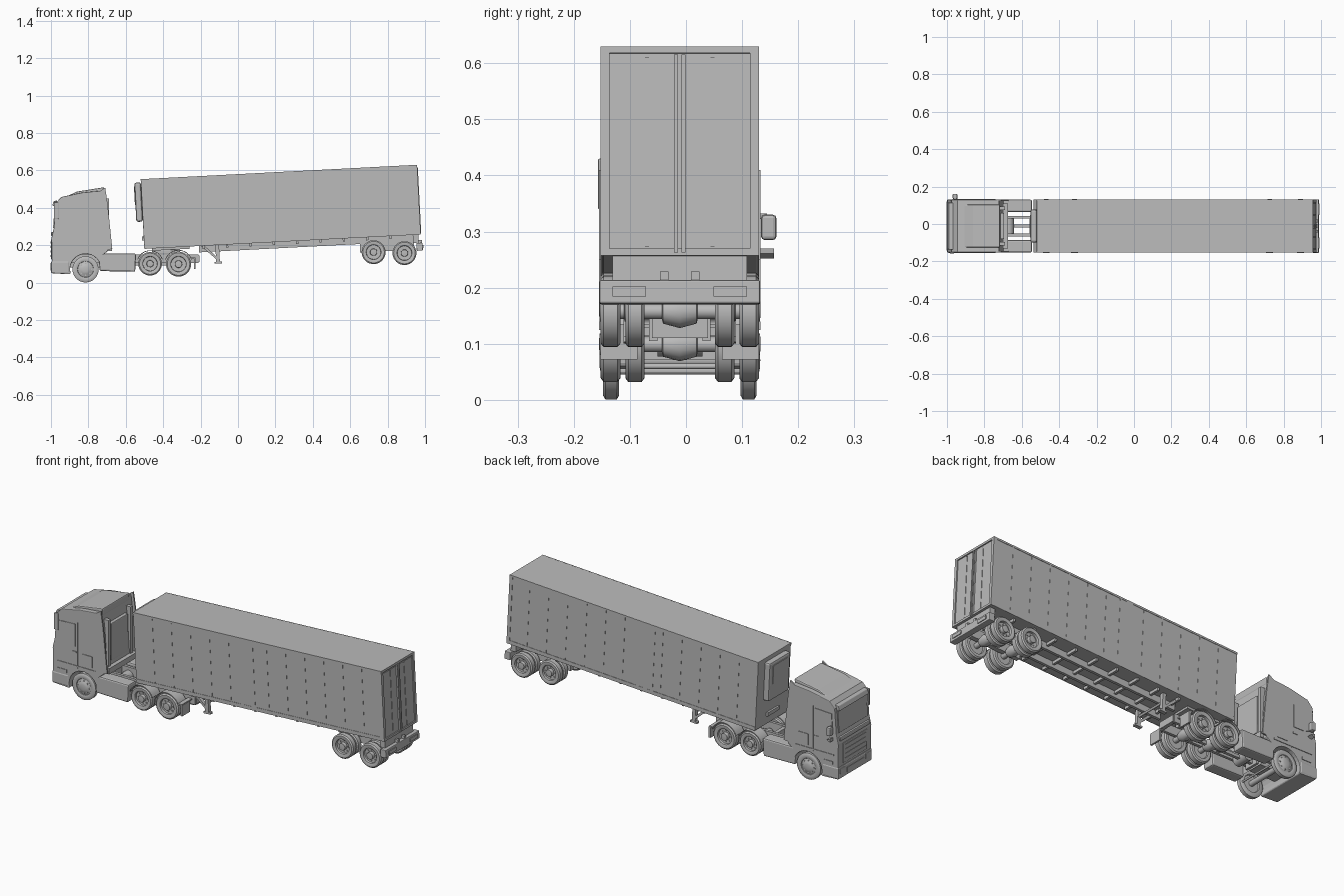
import bpy, bmesh, math
from mathutils import Matrix, Vector

old = bpy.data.objects.get("Cube")
if old:
    bpy.data.objects.remove(old, do_unlink=True)

grey = bpy.data.materials.new("plain_grey")
grey.use_nodes = True
grey.diffuse_color = (0.5, 0.5, 0.5, 1)
bsdf = grey.node_tree.nodes["Principled BSDF"]
bsdf.inputs["Base Color"].default_value = (0.5, 0.5, 0.5, 1)
bsdf.inputs["Roughness"].default_value = 0.6

MID = Matrix.Translation((0, -0.011, 0))            # vehicle centre line
PIVOT = Vector((-0.815, 0, 0))
TILT = (MID @ Matrix.Translation(PIVOT) @ Matrix.Rotation(-0.052, 4, 'Y')
        @ Matrix.Translation(-PIVOT))               # trailer leans nose-down
HALF = 0.141


def finish(name, bm, frame, bevel=0, smooth=False):
    bmesh.ops.recalc_face_normals(bm, faces=bm.faces[:])
    bm.transform(frame)
    me = bpy.data.meshes.new(name)
    bm.to_mesh(me)
    bm.free()
    me.materials.append(grey)
    ob = bpy.data.objects.new(name, me)
    bpy.context.scene.collection.objects.link(ob)
    if bevel:
        mod = ob.modifiers.new("bevel", 'BEVEL')
        mod.width, mod.segments = bevel, 2
        mod.limit_method, mod.angle_limit = 'ANGLE', math.radians(40)
    if smooth:
        bpy.ops.object.select_all(action='DESELECT')
        ob.select_set(True)
        bpy.context.view_layer.objects.active = ob
        bpy.ops.object.shade_smooth_by_angle(angle=math.radians(35))
    return ob


def box(name, x, y, z, frame=MID, bevel=0):
    """Box from (low, high) pairs on each axis."""
    bm = bmesh.new()
    bmesh.ops.create_cube(bm, size=1)
    for v in bm.verts:
        v.co = [(p[0] + p[1]) / 2 + c * (p[1] - p[0]) for p, c in zip((x, y, z), v.co)]
    return finish(name, bm, frame, bevel)


def prism(name, pts, y0, y1, frame=MID, bevel=0, smooth=False):
    """Side profile (x, z) extruded across y."""
    bm = bmesh.new()
    face = bm.faces.new([bm.verts.new((x, y0, z)) for x, z in pts])
    out = bmesh.ops.extrude_face_region(bm, geom=[face])
    for v in out["geom"]:
        if isinstance(v, bmesh.types.BMVert):
            v.co.y = y1
    return finish(name, bm, frame, bevel, smooth)


def lathe(name, profile, x, z, frame=MID, steps=32):
    """Profile (radius, y) spun round the y axis through (x, z)."""
    bm = bmesh.new()
    vs = [bm.verts.new((r, y, 0)) for r, y in profile]
    es = [bm.edges.new(p) for p in zip(vs, vs[1:])]
    bmesh.ops.spin(bm, geom=vs + es, cent=(0, 0, 0), axis=(0, 1, 0),
                   angle=math.tau, steps=steps)
    bmesh.ops.remove_doubles(bm, verts=bm.verts[:], dist=1e-5)
    return finish(name, bm, frame @ Matrix.Translation((x, 0, z)), smooth=True)


def rod(name, r, x, z, y0, y1, frame=MID):
    return lathe(name, [(0, y0), (r, y0), (r, y1), (0, y1)], x, z, frame, 16)


def both(y0, y1):
    return (("right", (-y1, -y0)), ("left", (y0, y1)))


def arc(x, z, r, a0, a1, n=12):
    return [(x + r * math.cos(math.radians(a0 + (a1 - a0) * i / n)),
             z + r * math.sin(math.radians(a0 + (a1 - a0) * i / n))) for i in range(n + 1)]


# ---------- wheels ----------
def wheel(name, x, z, R, y_in, y_out, s, dished):
    w = y_out - y_in
    hub = ([(0.6, -0.40), (0.3, -0.45), (0.28, 0.05), (0.12, 0.08), (0, 0.08)] if dished
           else [(0.6, -0.15), (0.5, -0.1), (0.36, 0.12), (0.2, 0.2), (0, 0.22)])
    shape = [(0, -0.8), (0.62, -0.8), (0.66, -1), (0.9, -1), (1, -0.85), (1, -0.15),
             (0.9, 0), (0.68, 0), (0.62, -0.06)] + hub
    lathe(name, [(R * r, s * (y_out + w * t)) for r, t in shape], x, z)
    depth = y_out - w * (0.42 if dished else 0.1)
    for i in range(8):
        a = math.tau * i / 8
        rod(name + "_bolt", R * 0.06, x + R * 0.44 * math.cos(a), z + R * 0.44 * math.sin(a),
            s * (depth - 0.004), s * (depth + 0.004))


AXLES = [("steer", -0.815, 0.071, 0.070, False), ("drive_front", -0.47, 0.101, 0.063, True),
         ("drive_rear", -0.318, 0.099, 0.067, True), ("trailer_front", 0.725, 0.163, 0.064, True),
         ("trailer_rear", 0.89, 0.158, 0.064, True)]
for label, x, z, R, dual in AXLES:
    for s, side in ((-1, "right"), (1, "left")):
        wheel(f"{label}_wheel_{side}", x, z, R, 0.106 if dual else 0.108,
              HALF if dual else 0.137, s, dual)
        if dual:
            wheel(f"{label}_inner_wheel_{side}", x, z, R, 0.063, 0.097, s, True)
    rod(label + "_axle", 0.014, x, z, -0.12, 0.12)
    if dual:
        lathe(label + "_differential", [(0, -0.035), (0.022, -0.03), (0.03, 0),
                                        (0.022, 0.03), (0, 0.035)], x, z, steps=16)

# ---------- cab ----------
arch = arc(-0.815, 0.071, 0.083, 195, 0, 14)
cab = [(-0.995, 0.05), (-0.997, 0.24), (-0.985, 0.29), (-0.975, 0.425), (-0.945, 0.458),
       (-0.83, 0.482), (-0.722, 0.492), (-0.71, 0.4), (-0.695, 0.17), (-0.732, 0.14),
       (-0.732, 0.071)] + arch[::-1] + [(-0.9, 0.045)]
prism("cab_body", cab, -HALF, HALF, bevel=0.012)
prism("windscreen", [(-0.989, 0.293), (-0.98, 0.41), (-0.972, 0.41), (-0.98, 0.293)], -0.122, 0.122)
prism("sun_visor", [(-0.978, 0.408), (-0.994, 0.412), (-0.985, 0.436), (-0.966, 0.44)],
      -0.125, 0.125, bevel=0.003)
box("front_bumper", (-1.0, -0.9), (-0.143, 0.143), (0.05, 0.115), bevel=0.008)
box("grille_panel", (-1.0, -0.985), (-0.1, 0.1), (0.125, 0.232), bevel=0.003)
for i in range(4):
    z = 0.137 + i * 0.024
    box("grille_slat", (-1.002, -0.99), (-0.09, 0.09), (z, z + 0.012))
box("wiper_ledge", (-0.999, -0.98), (-0.125, 0.125), (0.25, 0.272), bevel=0.004)
box("lower_intake", (-1.002, -0.99), (-0.07, 0.07), (0.066, 0.092))
for side, y in both(0.085, 0.132):
    box("headlight_" + side, (-1.003, -0.98), y, (0.078, 0.106), bevel=0.003)

# roof fairing and side details
prism("roof_fairing", [(-0.93, 0.455), (-0.86, 0.487), (-0.716, 0.51), (-0.718, 0.47)],
      -0.115, 0.115, bevel=0.006)
window = [(-0.965, 0.295), (-0.958, 0.395), (-0.86, 0.4), (-0.86, 0.28), (-0.92, 0.28)]
fin = [(-0.73, 0.17), (-0.745, 0.485), (-0.71, 0.508), (-0.697, 0.42), (-0.672, 0.18)]
for side, y in both(HALF - 0.001, HALF + 0.003):
    prism("side_window_" + side, window, *y)
    box("door_rear_seam_" + side, (-0.848, -0.845), y, (0.165, 0.41))
    box("door_sill_" + side, (-0.97, -0.74), y, (0.17, 0.178))
    box("door_handle_" + side, (-0.88, -0.855), y, (0.245, 0.253))
    box("locker_hatch_" + side, (-0.82, -0.76), y, (0.19, 0.25))
    box("step_" + side, (-0.965, -0.91), y, (0.125, 0.14))
for side, y in both(HALF - 0.008, HALF):
    prism("side_fin_" + side, fin, *y)
for side, y in both(0.085, 0.105):
    box("rear_wall_post_" + side, (-0.72, -0.69), y, (0.18, 0.45))
box("rear_wall_panel", (-0.715, -0.695), (-0.07, 0.07), (0.22, 0.42), bevel=0.004)
box("rear_wall_ledge", (-0.72, -0.675), (-0.12, 0.12), (0.17, 0.2))

# mirrors
box("left_mirror", (-0.97, -0.945), (0.145, 0.172), (0.285, 0.33), bevel=0.006)
box("left_mirror_arm", (-0.962, -0.952), (0.135, 0.155), (0.322, 0.332))
prism("left_mirror_bracket", [(-0.965, 0.252), (-0.965, 0.27), (-0.945, 0.261)], 0.138, 0.168)
box("right_mirror", (-0.985, -0.96), (-0.146, -0.138), (0.34, 0.43), bevel=0.003)

# ---------- tractor chassis ----------
for side, y in both(0.04, 0.055):
    box("tractor_rail_" + side, (-0.95, -0.21), y, (0.105, 0.15))
for x in (-0.92, -0.73, -0.56, -0.395, -0.225):
    box("tractor_crossmember", (x, x + 0.02), (-0.05, 0.05), (0.11, 0.145))
box("engine_block", (-0.93, -0.72), (-0.04, 0.04), (0.08, 0.17))
rod("gearbox_drum", 0.028, -0.67, 0.105, -0.04, 0.04)
box("drive_shaft", (-0.72, -0.318), (-0.008, 0.008), (0.092, 0.108))
skirt = [(-0.74, 0.062), (-0.745, 0.155), (-0.545, 0.155), (-0.55, 0.058)]
for side, y in both(0.075, HALF):
    prism("side_tank_" + side, skirt, *y, bevel=0.008)
    box("rear_flap_" + side, (-0.236, -0.226), y, (0.072, 0.13))
    for x, z, R in ((-0.47, 0.101, 0.068), (-0.318, 0.099, 0.072)):
        shell = arc(x, z, R, 20, 160) + arc(x, z, R + 0.004, 160, 20)
        prism("drive_mudguard_" + side, shell, *y, smooth=True)
    box("mudguard_bracket_" + side, (-0.25, -0.228), (min(y[0], 0.05), max(y[1], -0.05)),
        (0.128, 0.135))
box("coupling_plate", (-0.46, -0.31), (-0.06, 0.06), (0.155, 0.176), bevel=0.004)
rod("steering_bar", 0.005, -0.76, 0.06, -0.11, 0.11)

# ---------- trailer ----------
X0, X1, Z0, Z1 = -0.492, 0.982, 0.164, 0.537
box("trailer_body", (X0, X1), (-0.139, 0.139), (Z0, Z1), TILT, bevel=0.003)
box("cooling_unit", (X0 - 0.035, X0), (-0.088, 0.088), (0.31, 0.52), TILT, bevel=0.01)
box("cooling_unit_grille", (X0 - 0.038, X0 - 0.03), (-0.06, 0.06), (0.4, 0.5), TILT)
box("nose_connector", (X0 - 0.01, X0), (-0.05, 0.05), (0.21, 0.23), TILT)
for side, y in both(0.137, HALF):
    box("bottom_side_rail_" + side, (X0, X1), y, (Z0, Z0 + 0.02), TILT)
    box("top_side_rail_" + side, (X0, X1), y, (Z1 - 0.01, Z1), TILT)
for side, y in both(0.138, 0.1402):
    for i in range(1, 13):
        x = X0 + i * (X1 - X0) / 13
        box("wall_seam_" + side, (x - 0.002, x + 0.002), y, (Z0 + 0.02, Z1 - 0.01), TILT)
    box("side_door_" + side, (0.12, 0.22), y, (Z0 + 0.02, Z1 - 0.01), TILT)

# rear doors and frame
for side, y in both(0.125, HALF):
    box("rear_post_" + side, (X1 - 0.012, X1 + 0.006), y, (Z0, Z1), TILT)
for z in (Z0, Z1 - 0.012):
    box("rear_frame_bar", (X1 - 0.012, X1 + 0.006), (-HALF, HALF), (z, z + 0.012), TILT)
for side, y in both(0.012, 0.122):
    box("rear_door_" + side, (X1 - 0.005, X1 + 0.002), y, (Z0 + 0.015, Z1 - 0.02), TILT)
for side, y in both(0.055, 0.062):
    box("door_seam_" + side, (X1, X1 + 0.004), y, (Z0 + 0.015, Z1 - 0.02), TILT)
for side, y in both(0.003, 0.01):
    box("lock_rod_" + side, (X1, X1 + 0.009), y, (Z0 + 0.005, Z1 - 0.015), TILT)

# trailer underframe
for side, y in both(0.045, 0.06):
    box("trailer_rail_" + side, (-0.2, 0.96), y, (0.13, Z0 + 0.002), TILT)
for i in range(9):
    x = -0.18 + i * 0.125
    box("floor_crossmember", (x, x + 0.012), (-0.12, 0.12), (0.148, Z0 + 0.002), TILT)
box("kingpin_plate", (-0.45, -0.25), (-0.09, 0.09), (0.152, Z0 + 0.002), TILT)
for side, y in both(0.035, 0.06):
    box("bogie_beam_" + side, (0.66, 0.95), y, (0.085, 0.135), TILT)
for side, y in both(0.08, 0.1):
    box("landing_leg_" + side, (-0.112, -0.092), y, (0.075, Z0), TILT)
    box("landing_foot_" + side, (-0.122, -0.082), y, (0.065, 0.075), TILT)
    prism("landing_brace_" + side, [(-0.19, Z0), (-0.17, Z0), (-0.105, 0.1), (-0.112, 0.09)],
          *y, TILT)
rod("landing_cross_tube", 0.006, -0.102, 0.12, -0.09, 0.09, TILT)
box("rear_underframe", (0.945, 0.975), (-0.12, 0.12), (0.12, Z0), TILT)
box("rear_bumper", (0.962, 0.995), (-0.143, 0.143), (0.078, 0.12), TILT, bevel=0.003)
for side, y in both(0.06, 0.12):
    box("tail_light_" + side, (0.99, 0.999), y, (0.09, 0.108), TILT)
for side, y in both(0.02, 0.035):
    box("bumper_stop_" + side, (0.97, 0.992), y, (0.115, 0.135), TILT)
